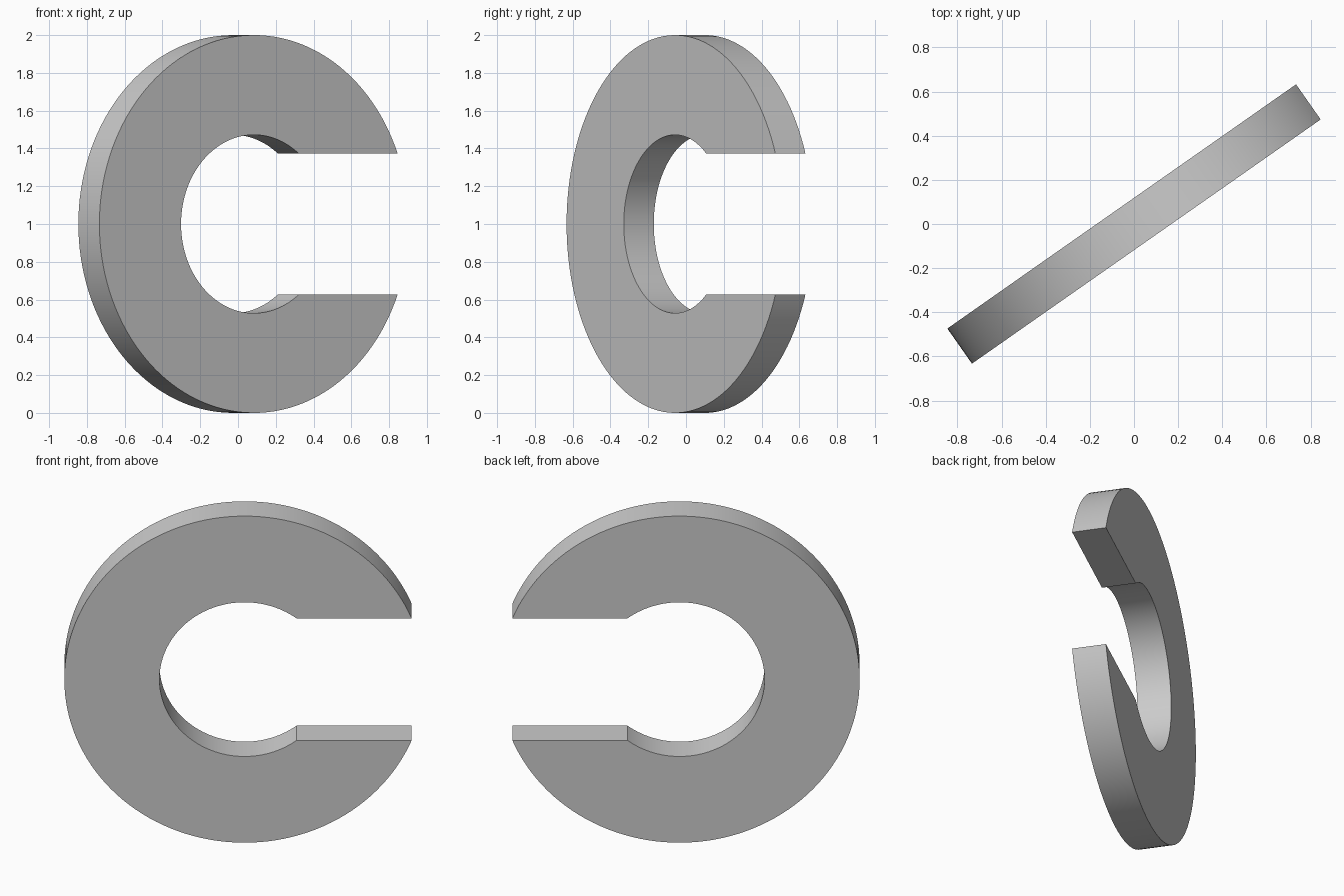
import bpy, bmesh, math
from mathutils import Matrix

cube = bpy.data.objects.get("Cube")
if cube:
    bpy.data.objects.remove(cube, do_unlink=True)

OUTER, INNER = 1.0, 0.472      # ring radii
SLOT = 0.373                   # half height of the opening
THICK = 0.194
TURN = math.radians(35)
STEPS = 120

# Material
grey = bpy.data.materials.new("plain grey")
grey.use_nodes = True
colour = (0.6, 0.6, 0.6, 1)
grey.diffuse_color = colour
grey.node_tree.nodes["Principled BSDF"].inputs["Base Color"].default_value = colour


def arc(radius):
    """Arc round the ring from the slot's top edge to its bottom edge."""
    start = math.asin(SLOT / radius)
    sweep = 2 * math.pi - 2 * start
    angles = [start + sweep * i / STEPS for i in range(STEPS + 1)]
    return [(radius * math.cos(a), radius * math.sin(a)) for a in angles]


# Slotted ring: one closed profile, extruded through its thickness
profile = arc(OUTER) + arc(INNER)[::-1]
shift = (OUTER - math.sqrt(OUTER ** 2 - SLOT ** 2)) / 2   # centres the cut outline

bm = bmesh.new()
face = bm.faces.new([bm.verts.new((x + shift, -THICK / 2, z)) for x, z in profile])
extruded = bmesh.ops.extrude_face_region(bm, geom=[face], use_keep_orig=True)
back = [v for v in extruded["geom"] if isinstance(v, bmesh.types.BMVert)]
bmesh.ops.translate(bm, verts=back, vec=(0, THICK, 0))
bmesh.ops.recalc_face_normals(bm, faces=bm.faces)
bmesh.ops.transform(bm, verts=bm.verts,
                    matrix=Matrix.Translation((0, 0, OUTER)) @ Matrix.Rotation(TURN, 4, "Z"))

mesh = bpy.data.meshes.new("slotted_ring")
bm.to_mesh(mesh)
bm.free()
mesh.materials.append(grey)
ring = bpy.data.objects.new("slotted_ring", mesh)
bpy.context.collection.objects.link(ring)

# Smooth rims, sharp edges
bpy.ops.object.select_all(action="DESELECT")
ring.select_set(True)
bpy.context.view_layer.objects.active = ring
bpy.ops.object.shade_smooth_by_angle(angle=math.radians(30))
